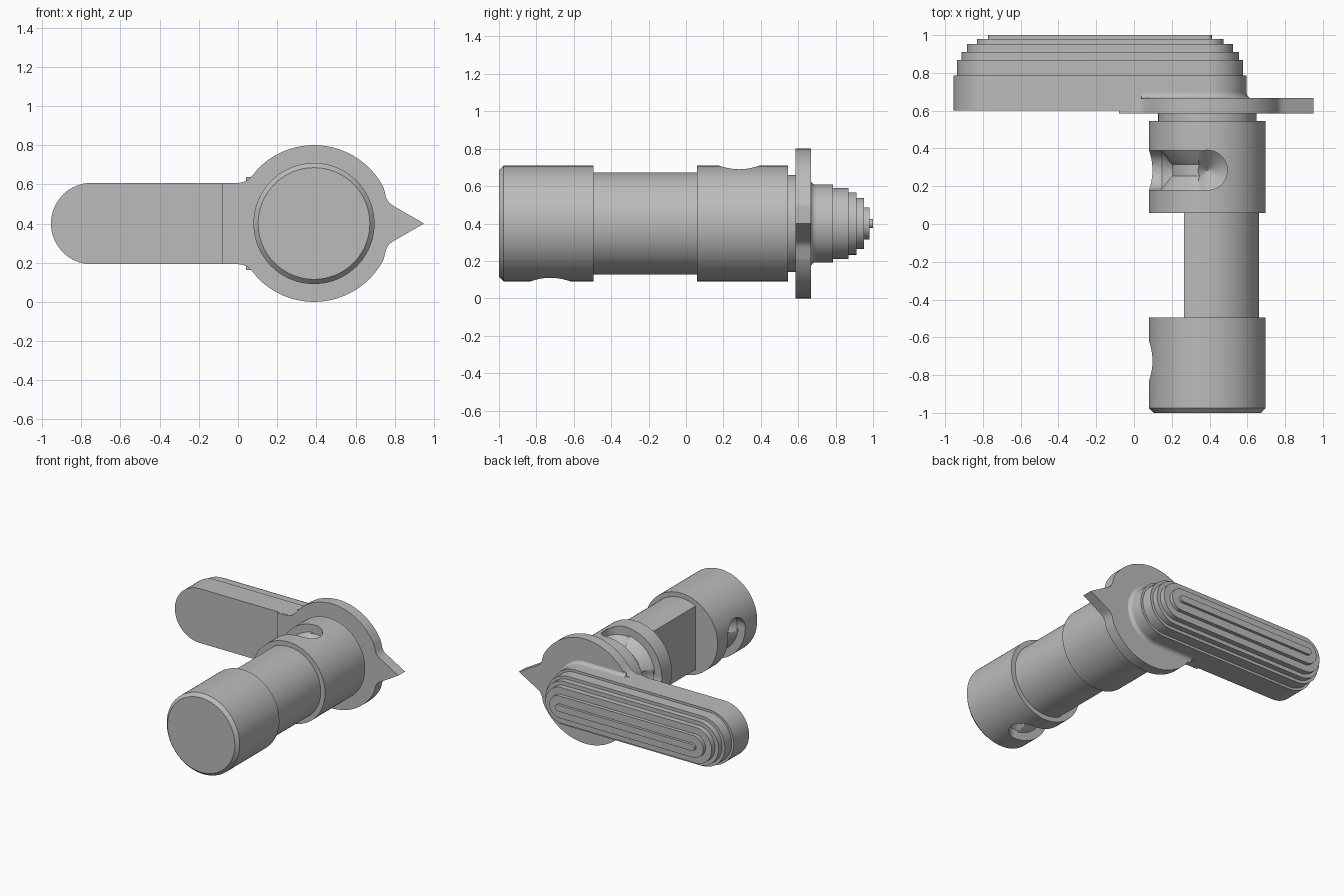
import bpy
import bmesh
from math import sin, cos, pi, radians
from mathutils import Matrix, Vector

cube = bpy.data.objects.get("Cube")
if cube:
    bpy.data.objects.remove(cube, do_unlink=True)

# Axis of the shaft runs along y through (AX, AZ)
AX, AZ = 0.388, 0.4

metal = bpy.data.materials.new("grey metal")
metal.use_nodes = True
grey = (0.5, 0.5, 0.5, 1)
metal.diffuse_color = grey
metal.node_tree.nodes["Principled BSDF"].inputs["Base Color"].default_value = grey


def loft(name, rings, matrix=Matrix()):
    """Skin equal-length closed rings into a capped solid."""
    bm = bmesh.new()
    rows = [[bm.verts.new(matrix @ Vector(p)) for p in ring] for ring in rings]
    n = len(rows[0])
    for a, b in zip(rows, rows[1:]):
        for i in range(n):
            j = (i + 1) % n
            bm.faces.new((a[i], a[j], b[j], b[i]))
    bm.faces.new(rows[0])
    bm.faces.new(rows[-1])
    bmesh.ops.recalc_face_normals(bm, faces=bm.faces)
    mesh = bpy.data.meshes.new(name)
    bm.to_mesh(mesh)
    bm.free()
    mesh.materials.append(metal)
    ob = bpy.data.objects.new(name, mesh)
    bpy.context.collection.objects.link(ob)
    return ob


def circle(r, h, n=96):
    return [(r * cos(2 * pi * i / n), r * sin(2 * pi * i / n), h) for i in range(n)]


def cut(ob, cutter):
    cutter.hide_render = True
    bpy.context.view_layer.objects.active = ob
    mod = ob.modifiers.new("cut", 'BOOLEAN')
    mod.operation = 'DIFFERENCE'
    mod.solver = 'EXACT'
    mod.object = cutter
    bpy.ops.object.modifier_apply(modifier=mod.name)
    bpy.data.objects.remove(cutter, do_unlink=True)


def smooth(ob):
    bpy.ops.object.select_all(action='DESELECT')
    ob.select_set(True)
    bpy.context.view_layer.objects.active = ob
    bpy.ops.object.shade_smooth_by_angle(angle=radians(28))


# Shaft: two drums, a waist and a neck turned about one axis
to_axis = Matrix.Translation((AX, 0, AZ)) @ Matrix.Rotation(-pi / 2, 4, 'X')
profile = [(0.285, -1), (0.309, -0.975), (0.309, -0.495), (0.273, -0.495),
           (0.273, 0.058), (0.309, 0.058), (0.309, 0.545), (0.26, 0.545), (0.26, 0.6)]
shaft = loft("shaft", [circle(r, y) for r, y in profile], to_axis)

# Flat milled on the waist
flat = [[(x, y, z) for x, z in ((-0.2, 0), (0.265, 0), (0.265, 0.8), (-0.2, 0.8))]
        for y in (-0.495, 0.058)]
cut(shaft, loft("flat_cutter", flat))


# Detent tracks: quarter-turn grooves with a drilled pocket at each end
def detent_track(y, start, end):
    half = [(0.36, 0.105), (0.25, 0.105), (0.205, 0.045), (0.19, 0.03)]
    section = half + [(r, -w) for r, w in reversed(half)]
    rings = []
    for i in range(25):
        a = radians(start + (end - start) * i / 24)
        rings.append([(AX - r * sin(a), y + w, AZ + r * cos(a)) for r, w in section])
    cut(shaft, loft("track_cutter", rings))
    for deg in (start, end):
        place = (Matrix.Translation((AX, y, AZ)) @ Matrix.Rotation(-radians(deg), 4, 'Y'))
        drill = [(0.106, 0.37), (0.106, 0.24), (0.004, 0.14)]
        cut(shaft, loft("pocket_cutter", [circle(r, h, 40) for r, h in drill], place))


detent_track(0.285, 0, 90)
detent_track(-0.725, 90, 180)
smooth(shaft)

# Round plate with a pointer and a short tab under the lever
upper = [(-0.08, 0.207), (0, 0.207), (0.025, 0.211), (0.05, 0.223), (0.075, 0.246)]
upper += [(AX + 0.4 * cos(a), 0.4 * sin(a))
          for a in (radians(136 - 109 * i / 40) for i in range(41))]
upper += [(0.757, 0.13), (0.772, 0.105), (0.797, 0.088)]
outline = upper + [(0.95, 0)] + [(x, -z) for x, z in reversed(upper)]
plate = loft("pointer_plate", [[(x, y, AZ + z) for x, z in outline] for y in (0.585, 0.667)])
smooth(plate)


# Lever: rounded bar whose outer face rises in shrinking steps
def stadium(r, y, n=32):
    ring = []
    for x, start in ((AX, -pi / 2), (-0.747, pi / 2)):
        for i in range(n + 1):
            a = start + pi * i / n
            ring.append((x + r * cos(a), y, AZ + r * sin(a)))
    return ring


levels = [0.6, 0.785, 0.868, 0.911, 0.952, 0.98, 1.0]
radii = [0.208, 0.19, 0.167, 0.137, 0.085, 0.025]
rings = []
for r, low, high in zip(radii, levels, levels[1:]):
    rings += [stadium(r, low), stadium(r, high)]
smooth(loft("stepped_lever", rings))

# Fillet blending the lever into the plate
rings = []
for i in range(7):
    a = pi / 2 * i / 6
    r, y = 0.238 - 0.03 * sin(a), 0.695 - 0.03 * cos(a)
    arc = [(AX + r * cos(t), y, AZ + r * sin(t))
           for t in (-pi / 2 + pi * k / 32 for k in range(33))]
    rings.append(arc + [(0.04, y, AZ + r), (0.04, y, AZ - r)])
smooth(loft("lever_fillet", rings))
